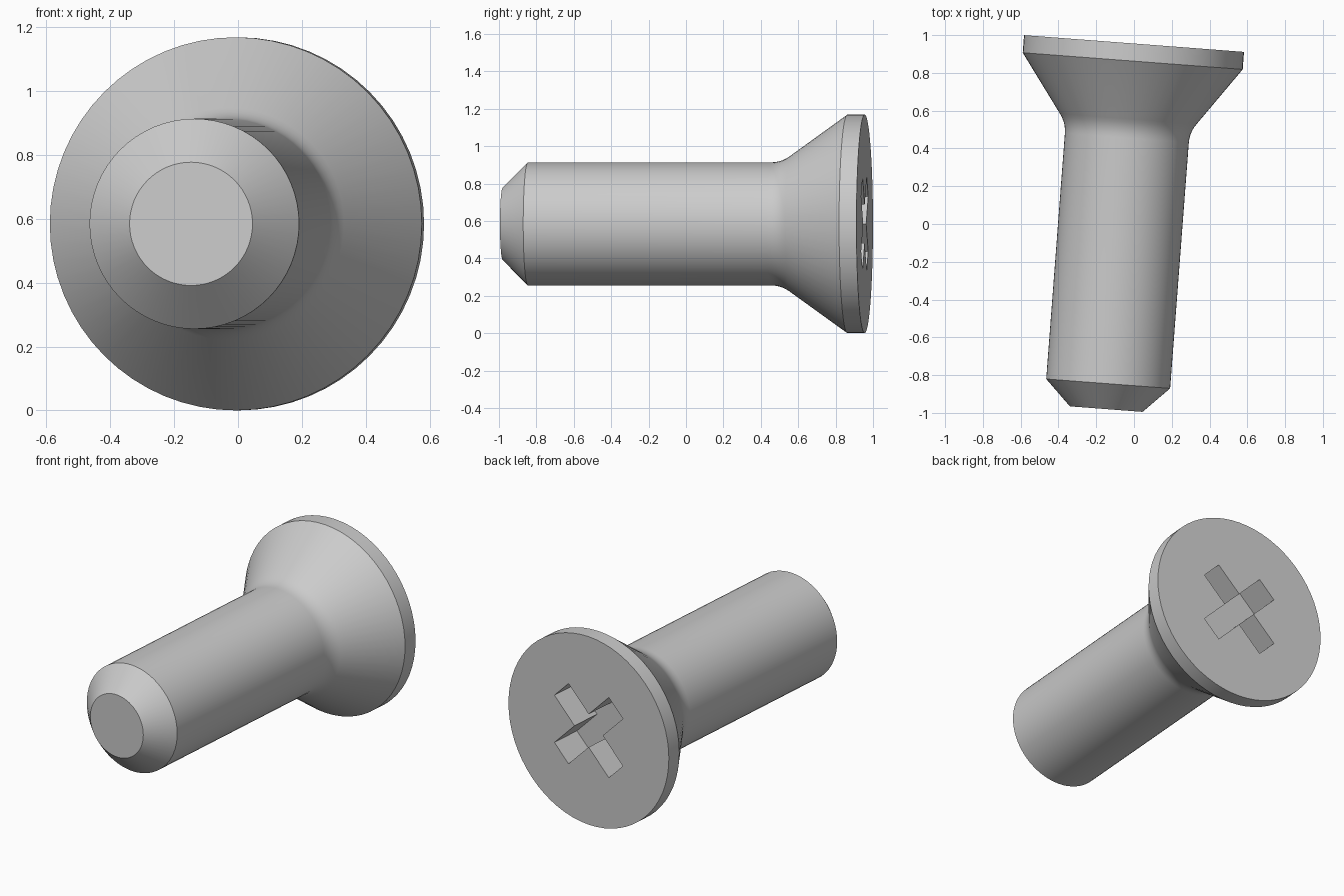
import bpy, bmesh, math
from mathutils import Matrix, Vector

cube = bpy.data.objects.get("Cube")
if cube:
    bpy.data.objects.remove(cube, do_unlink=True)

SEGMENTS = 64
LENGTH, HEAD_R, SHANK_R, TIP_R = 1.941, 0.584, 0.329, 0.193
ARM, WIDTH, DEPTH = 0.28, 0.145, 0.2

steel = bpy.data.materials.new("light grey steel")
steel.use_nodes = True
colour = (0.6, 0.6, 0.6, 1)
steel.diffuse_color = colour
steel.node_tree.nodes["Principled BSDF"].inputs["Base Color"].default_value = colour

# Axis runs from the tip to the head, slightly turned in plan
pose = (Matrix.Translation((-0.147, -0.98, HEAD_R))
        @ Matrix.Rotation(math.radians(-4.35), 4, "Z")
        @ Matrix.Rotation(math.radians(-90), 4, "X"))


def make_object(name, bm):
    bmesh.ops.recalc_face_normals(bm, faces=bm.faces)
    mesh = bpy.data.meshes.new(name)
    bm.to_mesh(mesh)
    bm.free()
    mesh.materials.append(steel)
    obj = bpy.data.objects.new(name, mesh)
    bpy.context.collection.objects.link(obj)
    obj.matrix_world = pose
    return obj


def fillet(a, corner, b, steps=5):
    """Rounded corner between two profile points."""
    a, c, b = Vector(a), Vector(corner), Vector(b)
    ts = [i / steps for i in range(steps + 1)]
    return [tuple(a * (1 - t) ** 2 + c * 2 * t * (1 - t) + b * t * t) for t in ts]


# Screw body: chamfered tip, shank, rounded neck, countersunk head
profile = [(TIP_R, 0), (SHANK_R, 0.135)]
profile += fillet((SHANK_R, 1.44), (SHANK_R, 1.495), (0.363, 1.541))
profile += [(HEAD_R, 1.848), (HEAD_R, LENGTH)]

bm = bmesh.new()
rings = []
for r, z in profile:
    angles = [2 * math.pi * i / SEGMENTS for i in range(SEGMENTS)]
    rings.append([bm.verts.new((r * math.cos(a), r * math.sin(a), z)) for a in angles])
for low, high in zip(rings, rings[1:]):
    for i in range(SEGMENTS):
        j = (i + 1) % SEGMENTS
        bm.faces.new((low[i], low[j], high[j], high[i]))
bm.faces.new(rings[0])
bm.faces.new(rings[-1])
screw = make_object("screw_body", bm)

# Cross-shaped driver recess, one solid plus-shaped prism
w = WIDTH / 2
bm = bmesh.new()
outline = []
for k in range(4):
    turn = Matrix.Rotation(math.radians(45 + 90 * k), 4, "Z")
    for x, y in ((ARM, -w), (ARM, w), (w, w)):
        outline.append(bm.verts.new(turn @ Vector((x, y, LENGTH - DEPTH))))
floor = bm.faces.new(outline)
extruded = bmesh.ops.extrude_face_region(bm, geom=[floor])["geom"]
top = [v for v in extruded if isinstance(v, bmesh.types.BMVert)]
bmesh.ops.translate(bm, verts=top, vec=(0, 0, DEPTH * 2))
cutter = make_object("recess_cutter", bm)
cutter.hide_render = True

cut = screw.modifiers.new("driver_recess", "BOOLEAN")
cut.operation = "DIFFERENCE"
cut.solver = "EXACT"
cut.object = cutter

bpy.ops.object.select_all(action="DESELECT")
screw.select_set(True)
bpy.context.view_layer.objects.active = screw
bpy.ops.object.modifier_apply(modifier=cut.name)
bpy.data.objects.remove(cutter, do_unlink=True)
bpy.ops.object.shade_smooth_by_angle(angle=math.radians(30))
